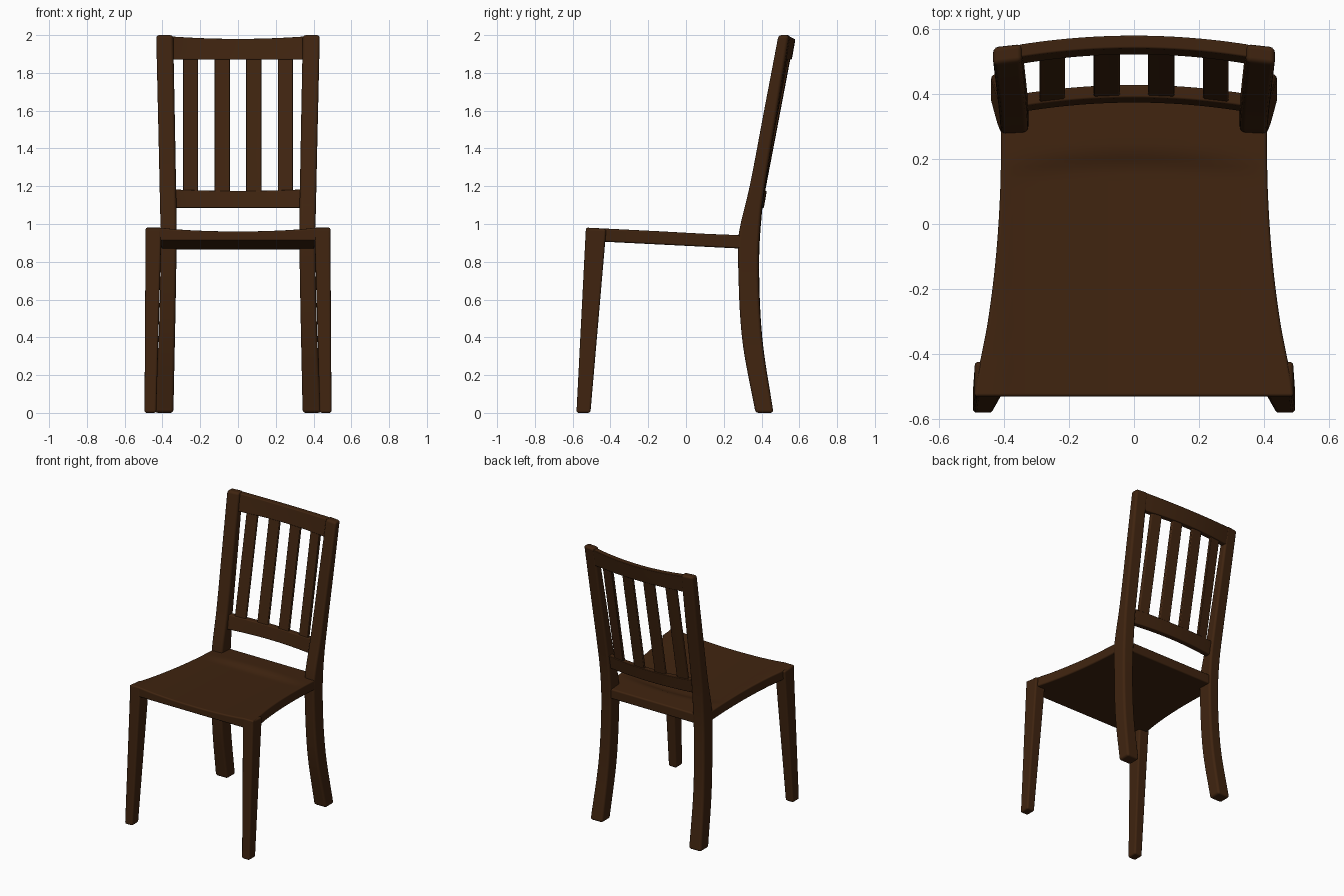
import bpy, bmesh

if "Cube" in bpy.data.objects:
    bpy.data.objects.remove(bpy.data.objects["Cube"])

wood = bpy.data.materials.new("dark brown wood")
wood.diffuse_color = (0.050, 0.0175, 0.005, 1)
wood.use_nodes = True
wood.node_tree.nodes["Principled BSDF"].inputs["Base Color"].default_value = wood.diffuse_color


def curve(keys, t):
    """Smooth (Catmull-Rom style) interpolation through (t, value) keys."""
    n = len(keys)
    slope = []
    for i in range(n):
        a, b = keys[max(i - 1, 0)], keys[min(i + 1, n - 1)]
        slope.append((b[1] - a[1]) / (b[0] - a[0]))
    i = 0
    while i < n - 2 and t > keys[i + 1][0]:
        i += 1
    (t0, v0), (t1, v1) = keys[i], keys[i + 1]
    h = t1 - t0
    s = min(max((t - t0) / h, 0), 1)
    return ((2*s**3 - 3*s*s + 1) * v0 + (s**3 - 2*s*s + s) * h * slope[i]
            + (3*s*s - 2*s**3) * v1 + (s**3 - s*s) * h * slope[i + 1])


def slab(name, nu, nv, side_a, side_b, bevel=0.008, mirror=False):
    """Closed solid between two curved sheets, each a function of u, v in 0..1."""
    bm = bmesh.new()
    A, B = [[[bm.verts.new(f(i / nu, j / nv)) for j in range(nv + 1)]
             for i in range(nu + 1)] for f in (side_a, side_b)]
    for i in range(nu):
        for j in range(nv):
            for S in (A, B):
                bm.faces.new((S[i][j], S[i+1][j], S[i+1][j+1], S[i][j+1]))
    for i in range(nu):
        for j in (0, nv):
            bm.faces.new((A[i][j], A[i+1][j], B[i+1][j], B[i][j]))
    for j in range(nv):
        for i in (0, nu):
            bm.faces.new((A[i][j], A[i][j+1], B[i][j+1], B[i][j]))
    bmesh.ops.recalc_face_normals(bm, faces=bm.faces)
    for f in bm.faces:
        f.smooth = True
    me = bpy.data.meshes.new(name)
    bm.to_mesh(me)
    bm.free()
    me.materials.append(wood)
    ob = bpy.data.objects.new(name, me)
    bpy.context.collection.objects.link(ob)
    if mirror:
        ob.modifiers.new("mirror", 'MIRROR').use_mirror_merge = False
    b = ob.modifiers.new("bevel", 'BEVEL')
    b.width, b.segments, b.angle_limit = bevel, 3, 0.8
    b.harden_normals = True
    return ob


def lerp(a, b, t):
    return a + (b - a) * t


# seat: flared outline, sloping back, shallow dish open at the front
HALF = [(-.53, .491), (-.48, .484), (-.3, .449), (-.1, .424), (.1, .411), (.28, .408), (.385, .408)]


def seat_z(y):
    return .981 - .05 * (y + .53)


def seat_top(u, v):
    y = lerp(-.53, .382, v)
    w = curve(HALF, y)
    x = lerp(-w, w, u)
    s = min(max((.235 - .035 * (x / .4) ** 2 - y) / .07, 0), 1)
    dish = .02 * max(0, 1 - (x / .405) ** 2) ** .8 * s * s * (3 - 2 * s)
    return x, y, seat_z(y) - dish


def seat_under(u, v):
    x, y, _ = seat_top(u, v)
    return x, y, seat_z(y) - .07


slab("seat", 40, 40, seat_top, seat_under, .01)


# front legs: straight taper, leaning forward at the foot
def front_leg(u, v, foot_y, top_y):
    y = lerp(foot_y, top_y, u)
    x = lerp(lerp(.433, .405, u), lerp(.495, .489, u), v)
    return x, y, u * (seat_z(top_y) - .003)


slab("front_legs", 4, 1, lambda u, v: front_leg(u, v, -.58, -.53),
     lambda u, v: front_leg(u, v, -.506, -.422), .012, True)

# back legs: one curved piece from the floor to the top of the back
POST_F = [(0, .368), (.4, .298), (.85, .278), (.96, .285), (1.2, .342), (1.6, .42), (2, .498)]
POST_B = [(0, .463), (.4, .404), (.8, .388), (1.08, .405), (1.3, .438), (1.6, .489), (2, .555)]
POST_IN = [(0, .342), (.9, .325), (1.2, .328), (2, .343)]
POST_OUT = [(0, .44), (.45, .418), (.9, .41), (1.2, .415), (2, .433)]


def post(u, v, keys):
    z = 2 * u
    x = lerp(curve(POST_IN, z), curve(POST_OUT, z), v)
    return x, curve(keys, z) - .01 * v * u, z


slab("back_legs", 40, 1, lambda u, v: post(u, v, POST_F),
     lambda u, v: post(u, v, POST_B), .016, True)

# backrest surface: leans back and bows rearward at the middle
BACK = [(1.08, .411), (1.18, .429), (1.5, .49), (1.87, .56), (2, .583)]


def back_y(x, z):
    return curve(BACK, z) - .028 * (x / .34) ** 2


def back_part(name, x0, x1, z0, z1, inset, thick, nu, nv, mirror=False, sag=0):
    def pt(u, v, d):
        x = lerp(x0, x1, u)
        z = lerp(z0, z1 + sag * (x / .34) ** 2, v)
        return x, back_y(x, z) - d, z
    slab(name, nu, nv, lambda u, v: pt(u, v, inset),
         lambda u, v: pt(u, v, inset + thick), .006, mirror)


back_part("top_rail", -.355, .355, 1.87, 1.98, 0, .04, 24, 4, sag=.012)
back_part("lower_rail", -.34, .34, 1.085, 1.175, 0, .04, 24, 4, sag=.008)
back_part("inner_slats", .043, .124, 1.14, 1.9, .008, .025, 3, 16, True)
back_part("outer_slats", .212, .29, 1.14, 1.9, .008, .025, 3, 16, True)
